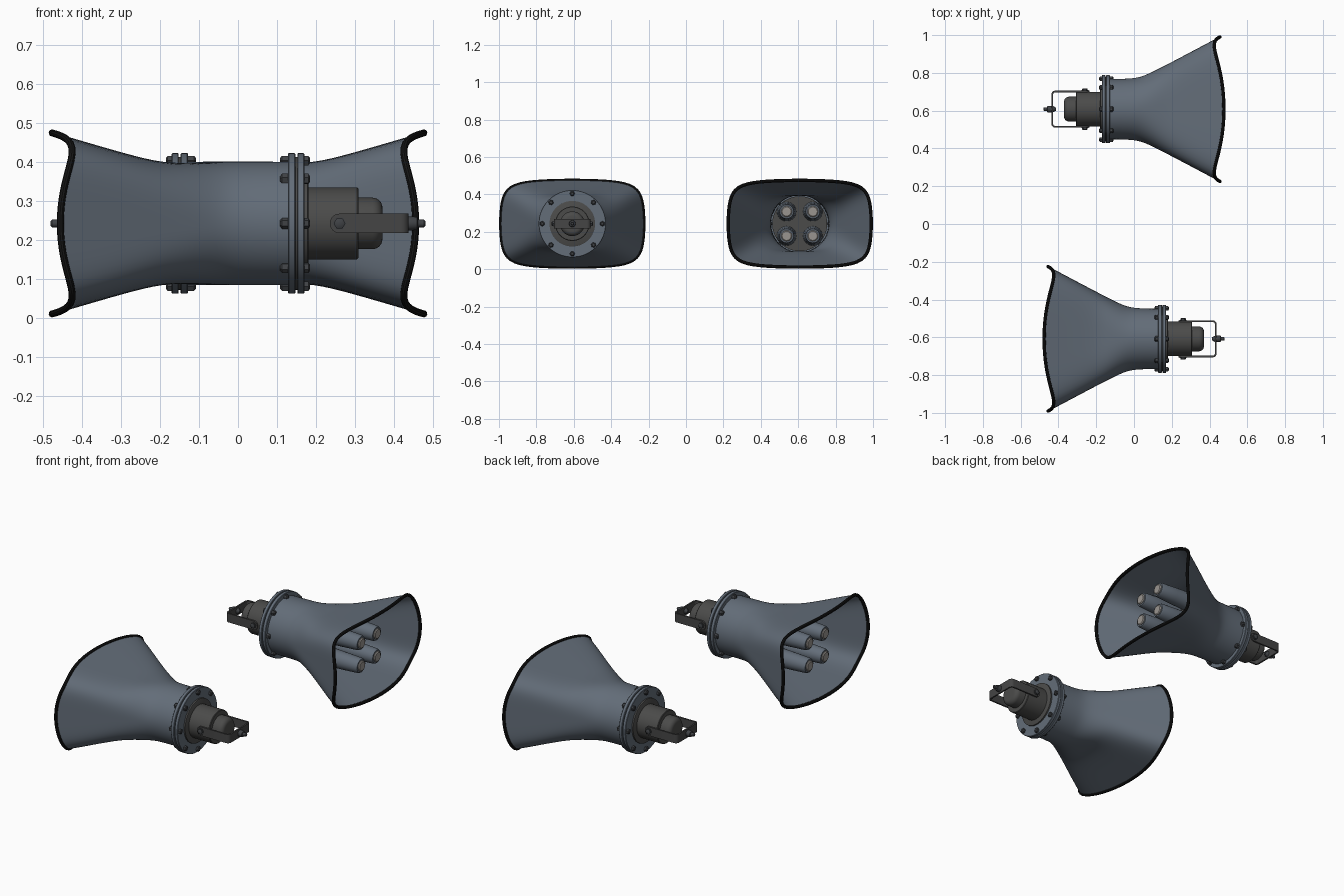
import bpy, bmesh, math
from mathutils import Matrix, Vector

if "Cube" in bpy.data.objects:
    bpy.data.objects.remove(bpy.data.objects["Cube"])

CY, CZ = 0.608, 0.243      # axis of the first horn; it opens toward +x
parts = []


def material(name, rgb):
    m = bpy.data.materials.new(name)
    m.diffuse_color = (*rgb, 1)
    m.use_nodes = True
    m.node_tree.nodes["Principled BSDF"].inputs["Base Color"].default_value = m.diffuse_color
    return m


BLUE = material("blue_grey_paint", (0.125, 0.153, 0.19))
BLACK = material("black_rubber", (0.008, 0.008, 0.008))
DARK = material("dark_grey_metal", (0.07, 0.07, 0.068))
STRAP = material("strap_grey", (0.06, 0.06, 0.06))
BOLT = material("bolt_steel", (0.05, 0.054, 0.06))
PALE = material("pale_tip", (0.32, 0.30, 0.28))


def finish(name, bm, mat):
    bmesh.ops.recalc_face_normals(bm, faces=bm.faces)
    me = bpy.data.meshes.new(name)
    bm.to_mesh(me)
    bm.free()
    me.materials.append(mat)
    ob = bpy.data.objects.new(name, me)
    bpy.context.collection.objects.link(ob)
    parts.append(ob)
    return ob


def bridge(bm, a, b):
    n = len(a)
    for i in range(n):
        bm.faces.new((a[i], a[(i + 1) % n], b[(i + 1) % n], b[i]))


def lathe(name, profile, mat, seg=48, places=(Matrix(),)):
    """Turn (x, radius) points about the x axis, once per placement."""
    bm = bmesh.new()
    for M in places:
        rings = []
        for x, r in profile:
            rings.append([bm.verts.new(M @ Vector((x, r * math.cos(k * math.tau / seg),
                                                   r * math.sin(k * math.tau / seg))))
                          for k in range(seg)])
        for a, b in zip(rings, rings[1:]):
            bridge(bm, a, b)
        bm.faces.new(rings[0])
        bm.faces.new(rings[-1])
    return finish(name, bm, mat)


# Horn: round throat blending to a domed rounded-rectangle mouth
def soft(d, k):
    return (d + math.sqrt(d * d + k * k)) / 2


def clamp(v):
    return max(0.0, min(1.0, v))


def superellipse(th, n):
    c, s = math.cos(th), math.sin(th)
    rho = (abs(c) ** n + abs(s) ** n) ** (-1 / n)
    return rho * c, rho * s


def horn_point(t, th, wall=0.0):
    u, v = superellipse(th, 6)
    x_mouth = 0.534 - 0.079 * u * u - 0.058 * v * v
    x = -0.13 + t * (x_mouth + 0.13)
    f = clamp(x / 0.44)
    u, v = superellipse(th, 2 + 4 * f * f * (3 - 2 * f))
    hy = 0.157 + 0.533 * soft(x - 0.03, 0.05) - wall
    hz = 0.157 - 0.007 * clamp(x / 0.17) + 0.3 * soft(x - 0.2, 0.06) - wall
    return Vector((x, hy * u, hz * v))


N, STEPS = 96, 28
angles = [k * math.tau / N for k in range(N)]
bm = bmesh.new()
rings = []
for i in range(STEPS + 1):
    rings.append([bm.verts.new(horn_point(i / STEPS, a)) for a in angles])
for i in range(STEPS, -1, -1):
    rings.append([bm.verts.new(horn_point(i / STEPS, a, 0.006)) for a in angles])
for a, b in zip(rings, rings[1:] + rings[:1]):
    bridge(bm, a, b)
finish("horn", bm, BLUE)

# Rubber edge around the mouth
cu = bpy.data.curves.new("mouth_rim", "CURVE")
cu.dimensions = "3D"
cu.bevel_depth = 0.009
cu.bevel_resolution = 3
sp = cu.splines.new("POLY")
sp.points.add(N - 1)
for p, a in zip(sp.points, angles):
    p.co = (*horn_point(1, a, 0.002), 1)
sp.use_cyclic_u = True
cu.materials.append(BLACK)
rim = bpy.data.objects.new("mouth_rim", cu)
bpy.context.collection.objects.link(rim)
bpy.context.view_layer.objects.active = rim
rim.select_set(True)
bpy.ops.object.convert(target="MESH")
parts.append(bpy.context.view_layer.objects.active)

# Inner core and four tubes inside the horn
lathe("inner_core", [(-0.13, 0.147), (0.165, 0.147)], DARK)
spots = [Matrix.Translation((0, y, z)) for y in (-0.07, 0.07) for z in (-0.065, 0.065)]
lathe("sound_tubes", [(0.16, 0.052), (0.30, 0.046), (0.39, 0.041), (0.40, 0.037)], BLUE, 24, spots)
lathe("tube_tips", [(0.398, 0.029), (0.404, 0.029), (0.408, 0.024)], PALE, 24, spots)

# Flange: two plates with a gasket, held by eight bolts
lathe("front_flange", [(-0.147, 0.178), (-0.145, 0.18), (-0.130, 0.18), (-0.128, 0.178)], BLUE, 64)
lathe("gasket", [(-0.154, 0.17), (-0.145, 0.17)], DARK, 64)
lathe("rear_flange", [(-0.170, 0.178), (-0.168, 0.18), (-0.154, 0.18), (-0.152, 0.178)], BLUE, 64)
around = [Matrix.Rotation(k * math.tau / 8, 4, "X") @ Matrix.Translation((0, 0, 0.161))
          for k in range(8)]
lathe("flange_bolts", [(-0.184, 0.008), (-0.180, 0.014), (-0.168, 0.014), (-0.166, 0.007),
                       (-0.13, 0.007), (-0.128, 0.014), (-0.113, 0.014), (-0.108, 0.008)],
      BOLT, 6, around)

# Driver housing and rounded rear cap
lathe("housing_base", [(-0.180, 0.118), (-0.178, 0.122), (-0.168, 0.122)], DARK, 64)
lathe("driver_housing", [(-0.308, 0.089), (-0.305, 0.092), (-0.175, 0.092)], DARK, 64)
cap = [(-0.344 - 0.026 * math.sin(a), 0.040 + 0.026 * math.cos(a))
       for a in (k * math.pi / 12 for k in range(7))]
lathe("rear_cap", cap[::-1] + [(-0.30, 0.066)], DARK)

# U-shaped strap with rounded ends
HALF, BACK, R, T = 0.098, -0.437, 0.02, 0.009


def u_path(off):
    pts = [(-0.26, HALF - off)]
    for k in range(7):
        a = k * math.pi / 12
        pts.append((BACK + R - (R - off) * math.sin(a), HALF - R + (R - off) * math.cos(a)))
    return pts + [(x, -y) for x, y in reversed(pts)]


bm = bmesh.new()
sec = []
for (xo, yo), (xi, yi) in zip(u_path(0), u_path(T)):
    sec.append([bm.verts.new(c) for c in ((xo, yo, -0.025), (xo, yo, 0.025),
                                          (xi, yi, 0.025), (xi, yi, -0.025))])
for a, b in zip(sec, sec[1:]):
    bridge(bm, a, b)
bm.faces.new(sec[0])
bm.faces.new(sec[-1])
finish("strap", bm, STRAP)

turns = [Matrix.Translation((-0.26, 0, 0)) @ Matrix.Rotation(s * math.pi / 2, 4, "Z") for s in (1, -1)]
lathe("strap_ends", [(HALF - T, 0.025), (HALF, 0.025)], STRAP, 24, turns)
lathe("strap_bolts", [(0.085, 0.018), (0.101, 0.018), (0.101, 0.015), (0.107, 0.015), (0.110, 0.010)],
      BOLT, 6, turns)
lathe("rear_knob", [(-0.480, 0.006), (-0.476, 0.010), (-0.461, 0.010), (-0.459, 0.016), (-0.447, 0.018),
                    (-0.436, 0.018), (-0.426, 0.016), (-0.418, 0.010), (-0.412, 0.008)], BOLT, 12)

# Shade, place the first horn, then turn a copy to face the other way
bpy.ops.object.select_all(action="DESELECT")
for ob in parts:
    ob.select_set(True)
bpy.context.view_layer.objects.active = parts[0]
bpy.ops.object.shade_smooth_by_angle(angle=math.radians(35))
for ob in parts:
    ob.location = (0, CY, CZ)
    twin = ob.copy()
    twin.name = ob.name + "_second"
    twin.location = (0, -CY, CZ)
    twin.rotation_euler = (0, 0, math.pi)
    bpy.context.collection.objects.link(twin)
